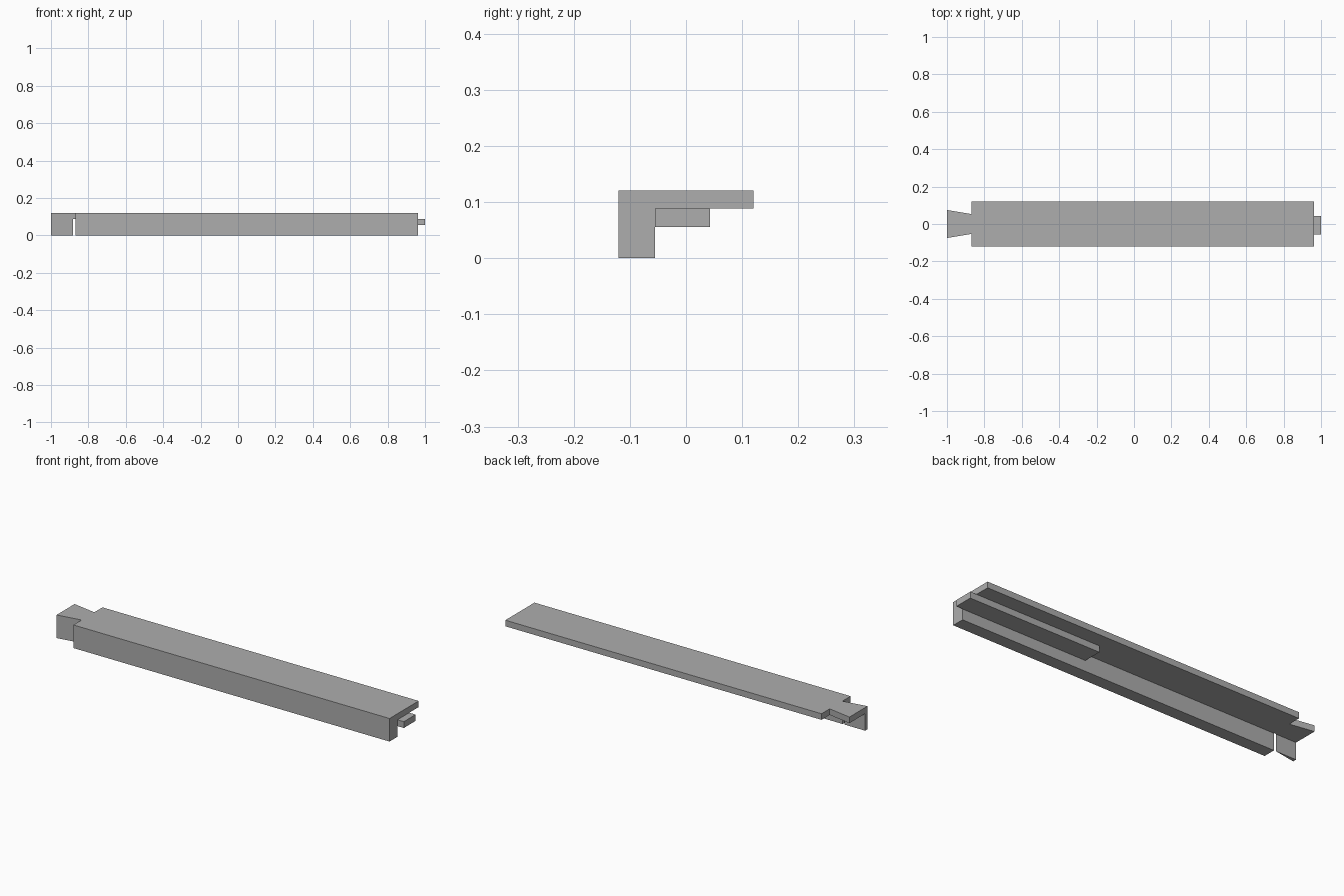
import bpy
import bmesh
from mathutils import Vector

cube = bpy.data.objects.get("Cube")
if cube:
    bpy.data.objects.remove(cube, do_unlink=True)

grey = bpy.data.materials.new("plain grey")
grey.use_nodes = True
grey.diffuse_color = (0.42, 0.42, 0.42, 1)
grey.node_tree.nodes["Principled BSDF"].inputs["Base Color"].default_value = grey.diffuse_color


def prism(name, outline, direction):
    """Extrude a closed outline of 3D points along a direction."""
    bm = bmesh.new()
    face = bm.faces.new([bm.verts.new(p) for p in outline])
    extruded = bmesh.ops.extrude_face_region(bm, geom=[face])["geom"]
    verts = [v for v in extruded if isinstance(v, bmesh.types.BMVert)]
    bmesh.ops.translate(bm, verts=verts, vec=Vector(direction))
    bmesh.ops.recalc_face_normals(bm, faces=bm.faces)
    mesh = bpy.data.meshes.new(name)
    bm.to_mesh(mesh)
    bm.free()
    mesh.materials.append(grey)
    obj = bpy.data.objects.new(name, mesh)
    bpy.context.collection.objects.link(obj)
    return obj


HALF, TOP, SHELF, LEG = 0.1205, 0.121, 0.089, -0.055
BODY_START, BODY_END = -0.87, 0.963

# L-shaped bar, running over the full length
section = [(-HALF, 0), (LEG, 0), (LEG, SHELF), (HALF, SHELF), (HALF, TOP), (-HALF, TOP)]
bar = prism("angle_bar", [(-1.1, y, z) for y, z in section], (BODY_END + 1.1, 0, 0))

# Plan outline that trims one end of the bar into a dovetail
side = [(-1, 0.075), (BODY_START, 0.053), (BODY_START, 0.2), (1.2, 0.2)]
plan = side + [(x, -y) for x, y in reversed(side)]
cutter = prism("dovetail_cutter", [(x, y, -0.1) for x, y in plan], (0, 0, 0.4))
cutter.hide_render = True

trim = bar.modifiers.new("dovetail", "BOOLEAN")
trim.operation = "INTERSECT"
trim.solver = "EXACT"
trim.object = cutter
bpy.context.view_layer.objects.active = bar
bar.select_set(True)
bpy.ops.object.modifier_apply(modifier=trim.name)
bpy.data.objects.remove(cutter, do_unlink=True)

# Tongue under the shelf, sticking out of the other end
tongue = [(LEG, 0.056), (0.043, 0.056), (0.043, SHELF), (LEG, SHELF)]
prism("tongue", [(0.24, y, z) for y, z in tongue], (0.76, 0, 0))
